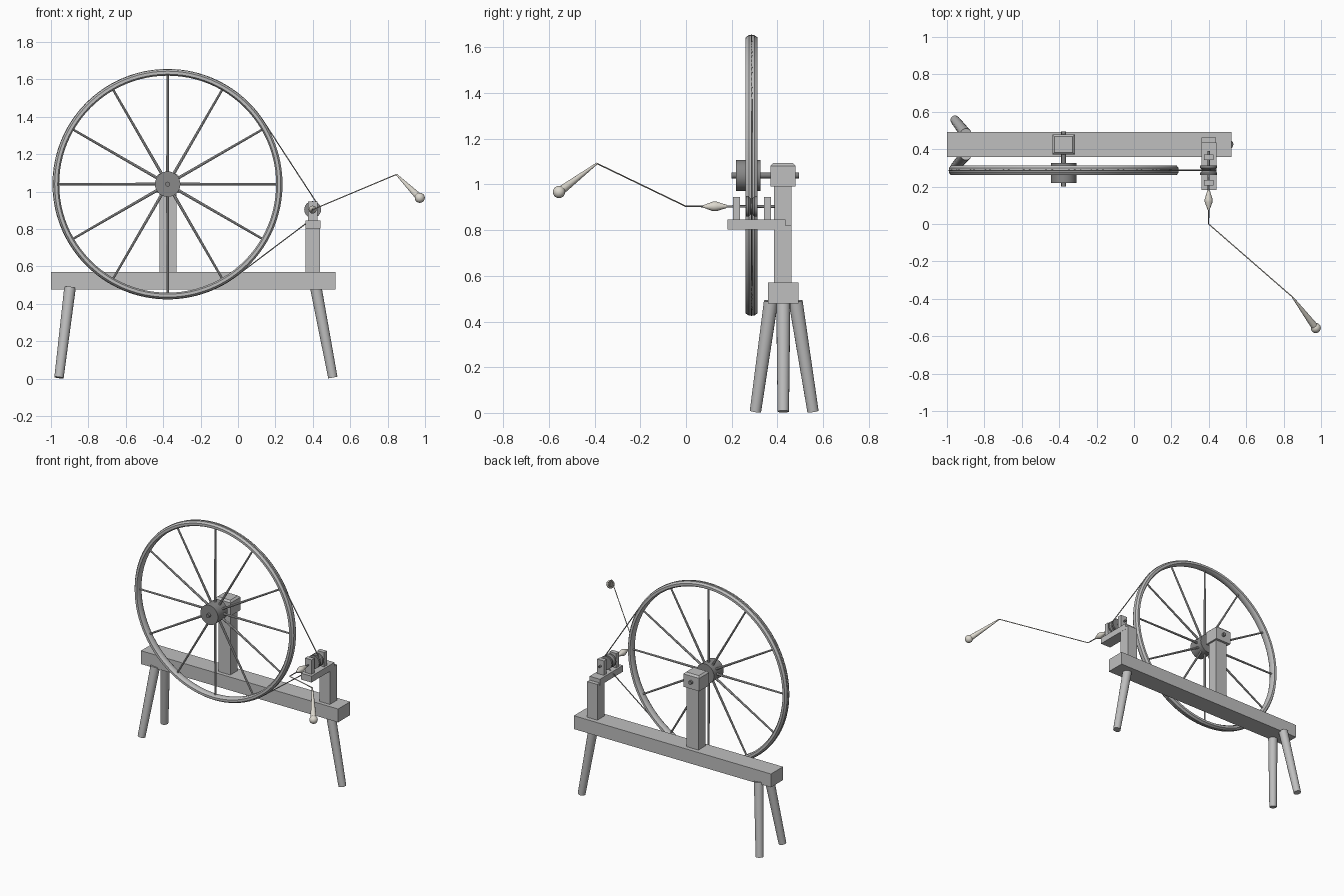
import bpy, bmesh, math
from mathutils import Vector

if "Cube" in bpy.data.objects:
    bpy.data.objects.remove(bpy.data.objects["Cube"])


def mat(name, r, g, b):
    m = bpy.data.materials.new(name)
    m.diffuse_color = (r, g, b, 1)
    m.use_nodes = True
    m.node_tree.nodes["Principled BSDF"].inputs["Base Color"].default_value = m.diffuse_color
    return m


WOOD = mat("grey wood", 0.52, 0.52, 0.52)
DARK = mat("dark wood", 0.25, 0.25, 0.25)
STEEL = mat("dark steel", 0.22, 0.22, 0.22)
CORD = mat("drive cord", 0.35, 0.35, 0.34)
WOOL = mat("cream wool", 0.72, 0.69, 0.62)


def finish(name, bm, material, smooth=True):
    bmesh.ops.recalc_face_normals(bm, faces=bm.faces)
    me = bpy.data.meshes.new(name)
    bm.to_mesh(me)
    bm.free()
    me.materials.append(material)
    ob = bpy.data.objects.new(name, me)
    bpy.context.collection.objects.link(ob)
    if smooth:
        bpy.ops.object.select_all(action='DESELECT')
        ob.select_set(True)
        bpy.context.view_layer.objects.active = ob
        bpy.ops.object.shade_smooth_by_angle(angle=math.radians(35))
    return ob


def box(name, x0, x1, y0, y1, z0, z1, material, chamfer=0):
    """Box between limits; chamfer slopes the top edges inward."""
    bm = bmesh.new()
    bmesh.ops.create_cube(bm, size=1)
    for v in bm.verts:
        v.co = Vector((x0 if v.co.x < 0 else x1,
                       y0 if v.co.y < 0 else y1,
                       z0 if v.co.z < 0 else z1))
    if chamfer:
        edges = [e for e in bm.edges if all(v.co.z == max(z0, z1) or v.co.z > z1 - 1e-5
                                            for v in e.verts)]
        bmesh.ops.bevel(bm, geom=edges, offset=chamfer, segments=1, affect='EDGES')
    return finish(name, bm, material, False)


def lathe(bm, start, end, profile, segs=16):
    """Revolve (distance, radius) points about the line start-end."""
    start, end = Vector(start), Vector(end)
    rot = (end - start).to_track_quat('Z', 'Y')
    rings = []
    for d, r in profile:
        rings.append([bm.verts.new(start + rot @ Vector((
            r * math.cos(math.tau * i / segs), r * math.sin(math.tau * i / segs), d)))
            for i in range(segs)])
    for a, b in zip(rings, rings[1:]):
        for i in range(segs):
            j = (i + 1) % segs
            bm.faces.new((a[i], a[j], b[j], b[i]))
    bm.faces.new(rings[0])
    bm.faces.new(rings[-1])


def rod(name, start, end, r0, r1, material, segs=16):
    bm = bmesh.new()
    lathe(bm, start, end, [(0, r0), ((Vector(end) - Vector(start)).length, r1)], segs)
    return finish(name, bm, material)


WX, WY, WZ, WR = -0.376, 0.287, 1.040, 0.614    # wheel centre and radius
SX, SZ = 0.399, 0.904                           # spindle axis

# Bench and its three splayed legs
box("bench", -1.0, 0.521, 0.359, 0.492, 0.478, 0.571, WOOD)
for name, top, foot in (
        ("left_front_leg", (-0.898, 0.372, 0.488), (-0.957, 0.304, 0.006)),
        ("left_back_leg", (-0.898, 0.480, 0.488), (-0.957, 0.556, 0.006)),
        ("right_leg", (0.416, 0.426, 0.488), (0.507, 0.426, 0.006))):
    rod(name, foot, top, 0.025, 0.031, WOOD)

# Wheel post with its bearing block
box("wheel_post", -0.419, -0.329, 0.385, 0.462, 0.565, 1.0, WOOD)
box("wheel_post_block", -0.437, -0.316, 0.371, 0.479, 0.992, 1.094, WOOD, 0.012)

# Wheel rim: chamfered section swept round the axle
bm = bmesh.new()
section = [(0.614, -0.012), (0.614, 0.012), (0.604, 0.026), (0.588, 0.026),
           (0.580, 0.014), (0.580, -0.014), (0.588, -0.026), (0.604, -0.026)]
N = 96
rings = [[bm.verts.new((WX + r * math.cos(math.tau * i / N), WY + y,
                        WZ + r * math.sin(math.tau * i / N))) for r, y in section]
         for i in range(N)]
for i in range(N):
    a, b = rings[i], rings[(i + 1) % N]
    for k in range(8):
        bm.faces.new((a[k], a[(k + 1) % 8], b[(k + 1) % 8], b[k]))
finish("wheel_rim", bm, WOOD)

# Twelve tapered spokes
bm = bmesh.new()
for i in range(12):
    d = Vector((math.cos(math.tau * i / 12), 0, math.sin(math.tau * i / 12)))
    c = Vector((WX, WY, WZ))
    lathe(bm, c + d * 0.05, c + d * 0.59, [(0, 0.008), (0.54, 0.006)], 8)
finish("spokes", bm, WOOD)

# Hub and axle
rod("hub", (WX, 0.219, WZ), (WX, 0.326, WZ), 0.068, 0.068, DARK, 32)
rod("axle", (WX, 0.20, WZ), (WX, 0.494, WZ), 0.013, 0.013, STEEL)

# Spindle post, arm and two bearing uprights
box("spindle_post", 0.361, 0.439, 0.385, 0.462, 0.565, 0.820, WOOD)
box("spindle_arm", 0.360, 0.440, 0.181, 0.435, 0.802, 0.846, WOOD)
for name, y in (("front_bearing", 0.205), ("back_bearing", 0.341)):
    box(name, 0.373, 0.425, y, y + 0.031, 0.84, 0.946, WOOD)

# Spindle, grooved pulley and wound yarn
rod("spindle", (SX, 0.39, SZ), (SX, 0.0, SZ), 0.007, 0.003, STEEL, 12)
bm = bmesh.new()
lathe(bm, (SX, 0.262, SZ), (SX, 0.312, SZ),
      [(0, 0.045), (0.012, 0.045), (0.021, 0.035), (0.029, 0.035),
       (0.038, 0.045), (0.05, 0.045)], 24)
finish("pulley", bm, DARK)
bm = bmesh.new()
lathe(bm, (SX, 0.178, SZ), (SX, 0.075, SZ),
      [(0, 0.007), (0.045, 0.021), (0.06, 0.021), (0.103, 0.005)], 16)
finish("yarn_cop", bm, WOOL)


def cord(name, points, radius, material, cyclic=False):
    cu = bpy.data.curves.new(name, 'CURVE')
    cu.dimensions = '3D'
    cu.bevel_depth = radius
    cu.bevel_resolution = 1
    cu.use_fill_caps = True
    sp = cu.splines.new('POLY')
    sp.points.add(len(points) - 1)
    for p, co in zip(sp.points, points):
        p.co = (*co, 1)
    sp.use_cyclic_u = cyclic
    cu.materials.append(material)
    ob = bpy.data.objects.new(name, cu)
    bpy.context.collection.objects.link(ob)


# Drive band: tangent loop round rim and pulley
PR, BR = 0.038, WR - 0.001
dx, dz = SX - WX, SZ - WZ
base = math.atan2(dz, dx)
spread = math.acos((BR - PR) / math.hypot(dx, dz))
loop = []
for i in range(97):
    a = base + spread + (math.tau - 2 * spread) * i / 96
    loop.append((WX + BR * math.cos(a), WY, WZ + BR * math.sin(a)))
for i in range(13):
    a = base - spread + 2 * spread * i / 12
    loop.append((SX + PR * math.cos(a), WY, SZ + PR * math.sin(a)))
cord("drive_band", loop, 0.0035, CORD, True)

# Yarn drawn out to a tapered roll of wool
tip, ball = Vector((0.847, -0.39, 1.092)), Vector((0.972, -0.556, 0.967))
cord("drawn_yarn", [(SX, 0.0, SZ), tuple(tip)], 0.003, WOOL)
rod("wool_roll", tip, ball, 0.004, 0.020, WOOL)
bm = bmesh.new()
bmesh.ops.create_uvsphere(bm, u_segments=20, v_segments=12, radius=0.027)
bmesh.ops.translate(bm, verts=bm.verts, vec=ball)
finish("wool_ball", bm, WOOL)
